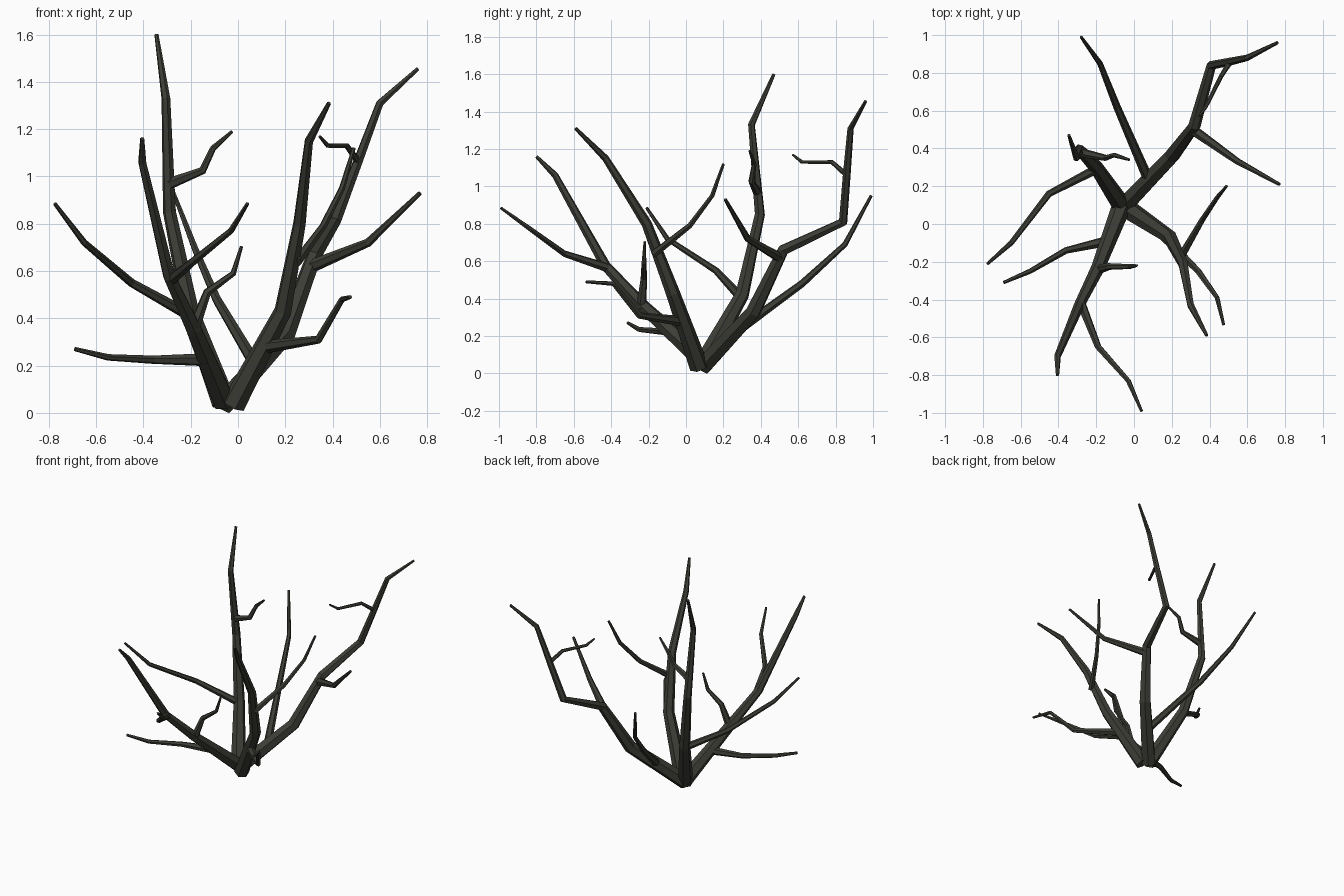
import bpy, bmesh, math
from mathutils import Vector

SIDES = 6
bark = bpy.data.materials.new("dark bark")
bark.diffuse_color = (0.046, 0.047, 0.037, 1)


def limb(name, pts, radii):
    """Tapered faceted tube through the given points."""
    pts = [Vector(p) for p in pts]
    bm = bmesh.new()
    rings, n = [], len(pts)
    side = None
    for i, p in enumerate(pts):
        a = (p - pts[i - 1]).normalized() if i > 0 else Vector()
        b = (pts[i + 1] - p).normalized() if i < n - 1 else Vector()
        t = (a + b).normalized()
        if side is None:
            side = t.orthogonal()
        side = (side - t * side.dot(t)).normalized()
        up = t.cross(side)
        rings.append([bm.verts.new(p + radii[i] * (side * math.cos(k * math.tau / SIDES)
                      + up * math.sin(k * math.tau / SIDES))) for k in range(SIDES)])
    for r, s in zip(rings, rings[1:]):
        for k in range(SIDES):
            j = (k + 1) % SIDES
            bm.faces.new((r[k], r[j], s[j], s[k]))
    bm.faces.new(rings[0][::-1])
    bm.faces.new(rings[-1])
    me = bpy.data.meshes.new(name)
    bm.to_mesh(me)
    bm.free()
    me.materials.append(bark)
    bpy.context.collection.objects.link(bpy.data.objects.new(name, me))


STEM = (0.052, 0.038, 0.028, 0.019, 0.009)
TWIG = (0.025, 0.018, 0.014, 0.008)

# Main stems rising from the shared base
limb("stem_back_right", [(-.06, .09, .04), (.20, .36, .33), (.32, .52, .66), (.41, .84, .81),
                         (.51, .86, 1.07), (.60, .88, 1.31), (.76, .96, 1.455)],
     (.052, .043, .033, .026, .021, .017, .009))
limb("stem_back_left", [(-.06, .09, .045), (-.20, .30, .42), (-.29, .395, .85),
                        (-.305, .35, 1.33), (-.345, .47, 1.6)], STEM)
limb("stem_front_right", [(-.02, .07, .035), (.19, -.07, .43), (.26, -.21, .80),
                          (.30, -.43, 1.15), (.385, -.59, 1.31)], STEM)
limb("stem_front_left", [(-.06, .11, .05), (-.19, -.23, .36), (-.29, -.43, .575),
                         (-.405, -.70, 1.06), (-.405, -.80, 1.16)], (.052, .036, .028, .018, .009))

# Side branches
limb("branch_back", [(.07, .25, .21), (-.09, .62, .48), (-.18, .85, .69), (-.28, .99, .95)],
     (.027, .020, .015, .008))
limb("branch_right", [(.31, .50, .62), (.55, .33, .72), (.77, .21, .93)], (.028, .018, .009))
limb("twig_back_right", [(.51, .86, 1.06), (.46, .78, 1.13), (.38, .62, 1.13), (.345, .57, 1.17)],
     (.015, .012, .010, .006))
limb("twig_tall_left", [(-.29, .38, .97), (-.15, .35, 1.025), (-.105, .365, 1.12), (-.025, .34, 1.19)],
     (.025, .017, .013, .007))
limb("branch_left", [(-.20, .29, .41), (-.45, .16, .55), (-.65, -.10, .72), (-.775, -.21, .885)], TWIG)
limb("branch_inner_right", [(.25, -.17, .64), (.36, .02, .79), (.44, .14, .95), (.49, .20, 1.12)],
     (.022, .016, .013, .008))
limb("branch_low_right", [(.12, -.03, .28), (.34, -.25, .31), (.44, -.39, .48), (.475, -.535, .49)],
     (.028, .018, .013, .008))
limb("branch_front", [(-.28, -.42, .565), (-.19, -.65, .64), (-.03, -.83, .77), (.04, -.99, .885)], TWIG)
limb("twig_front", [(-.19, -.24, .35), (-.13, -.225, .51), (-.02, -.225, .59), (.015, -.22, .705)],
     (.027, .018, .013, .007))
limb("branch_low_left", [(-.14, -.09, .225), (-.36, -.14, .225), (-.55, -.25, .235), (-.69, -.31, .27)],
     (.028, .018, .014, .009))
